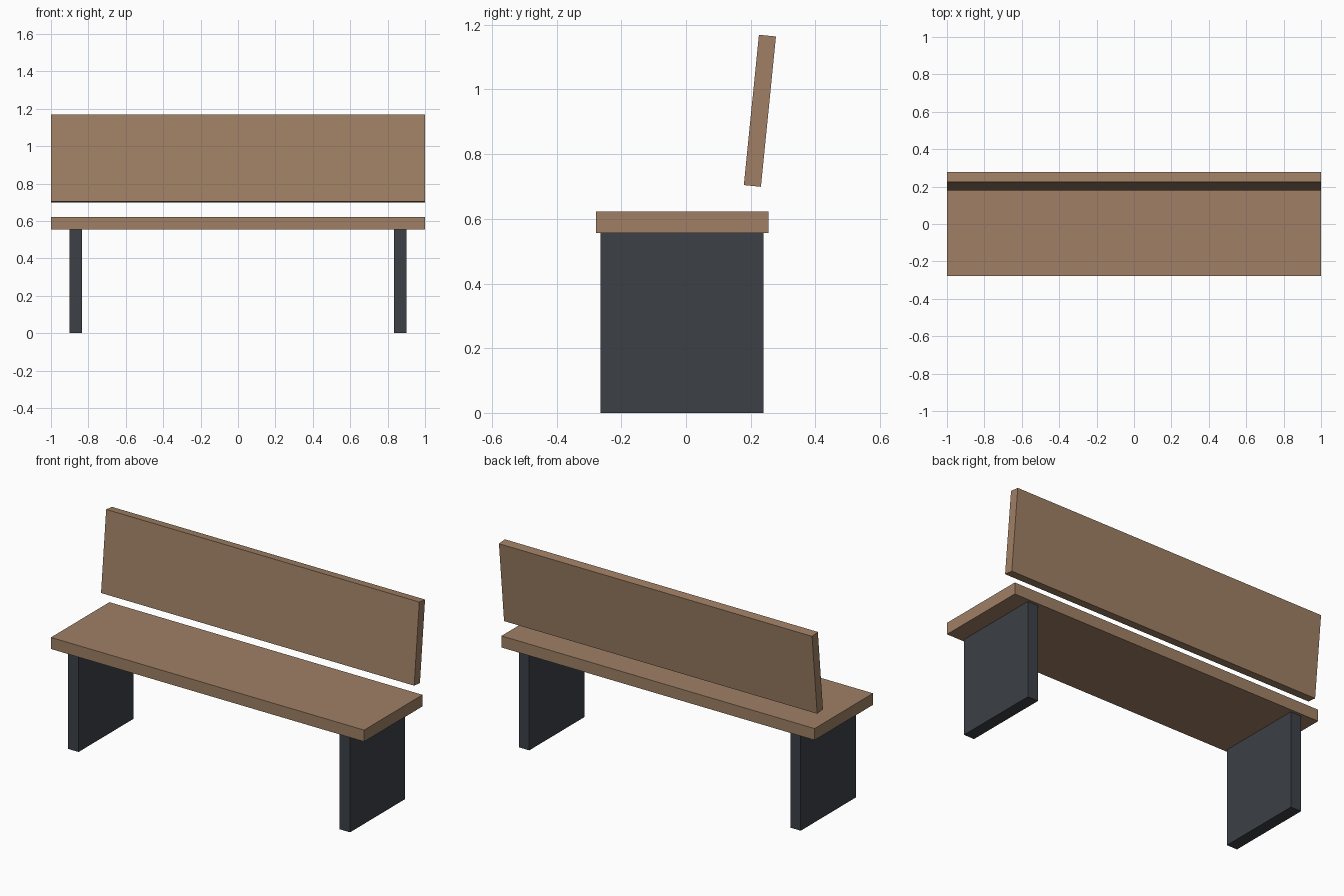
import bpy

if "Cube" in bpy.data.objects:
    bpy.data.objects.remove(bpy.data.objects["Cube"])


def material(name, colour):
    mat = bpy.data.materials.new(name)
    mat.diffuse_color = (*colour, 1.0)
    mat.use_nodes = True
    mat.node_tree.nodes["Principled BSDF"].inputs["Base Color"].default_value = mat.diffuse_color
    return mat


wood = material("warm wood", (0.35, 0.215, 0.13))
metal = material("dark slate", (0.045, 0.052, 0.062))


def slab(name, size, centre, mat, tilt=0.0):
    """Box of the given size, optionally leaning about the x axis."""
    bpy.ops.mesh.primitive_cube_add(size=1, location=centre)
    obj = bpy.context.object
    obj.name = name
    obj.scale = size
    bpy.ops.object.transform_apply(location=False, rotation=False, scale=True)
    obj.rotation_euler.x = tilt
    obj.data.materials.append(mat)
    return obj


# Seat plank
slab("seat", (2.0, 0.533, 0.0667), (0, -0.0115, 0.589), wood)

# Backrest board, leaning backwards
slab("backrest", (2.0, 0.053, 0.467), (0, 0.2285, 0.934), wood, tilt=-0.1)

# Slab legs, one at each end
for side, label in ((-1, "left"), (1, "right")):
    slab(f"{label}_leg", (0.0667, 0.503, 0.5556), (side * 0.867, -0.0122, 0.2778), metal)
